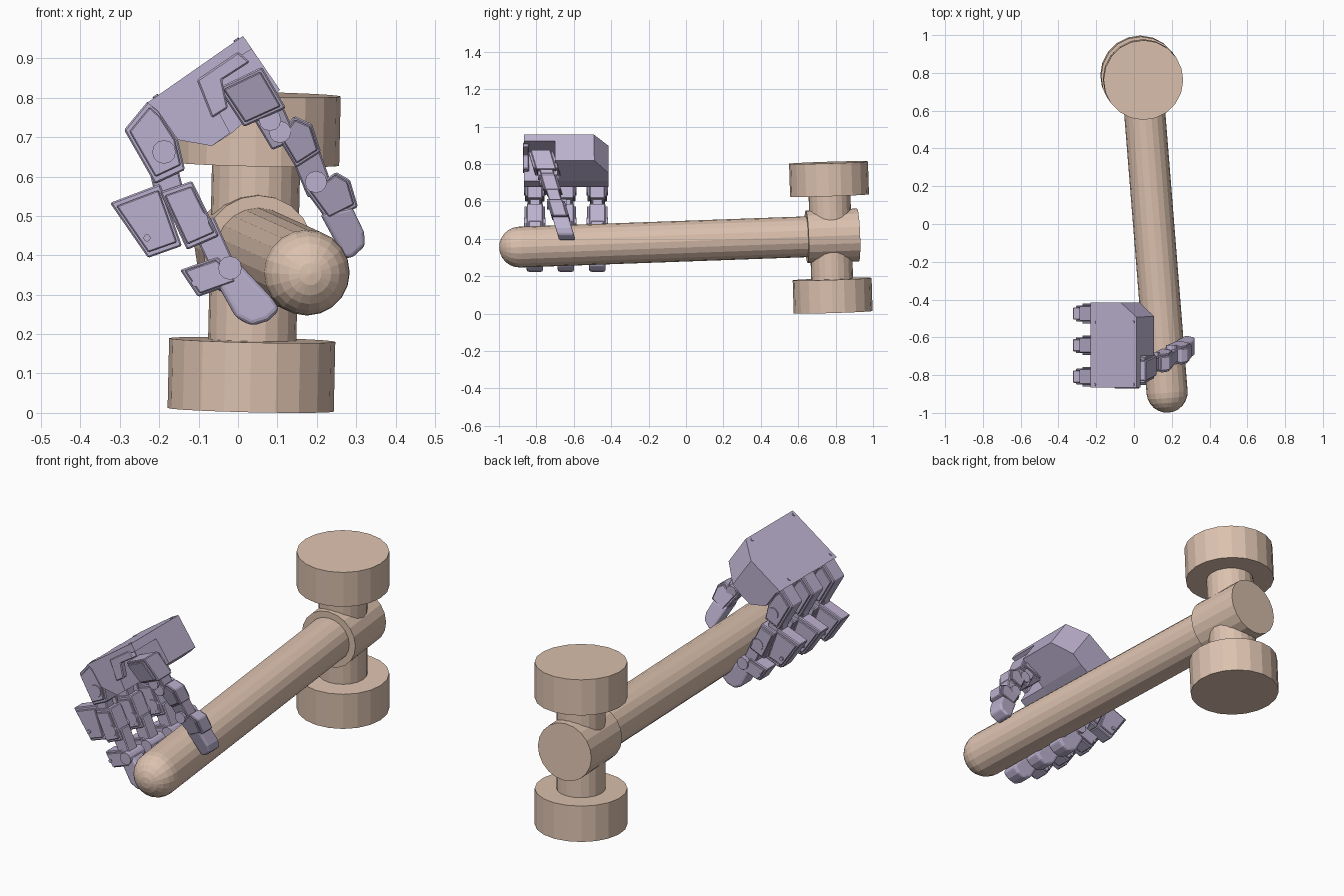
import bpy, bmesh
from mathutils import Vector

if "Cube" in bpy.data.objects:
    bpy.data.objects.remove(bpy.data.objects["Cube"])


def material(name, col):
    m = bpy.data.materials.new(name)
    m.diffuse_color = (*col, 1)
    m.use_nodes = True
    m.node_tree.nodes["Principled BSDF"].inputs["Base Color"].default_value = m.diffuse_color
    return m


TAN = material("tan", (0.72, 0.54, 0.43))
LILAC = material("lilac", (0.50, 0.44, 0.62))


def finish(bm, name, mat):
    bmesh.ops.recalc_face_normals(bm, faces=bm.faces)
    me = bpy.data.meshes.new(name)
    bm.to_mesh(me)
    bm.free()
    me.materials.append(mat)
    ob = bpy.data.objects.new(name, me)
    bpy.context.collection.objects.link(ob)
    return ob


def rod(name, p, q, r, mat=TAN, n=20):
    p, q = Vector(p), Vector(q)
    bm = bmesh.new()
    bmesh.ops.create_cone(bm, cap_ends=True, segments=n, radius1=r, radius2=r, depth=(q - p).length)
    rot = (q - p).to_track_quat('Z', 'Y').to_matrix().to_4x4()
    bm.transform(rot)
    bmesh.ops.translate(bm, verts=bm.verts, vec=(p + q) / 2)
    return finish(bm, name, mat)


def side(pt):
    """Side-profile drawing units (394 per unit, z down) to x, z."""
    return (pt[0] - 238) / 394, (413 - pt[1]) / 394


def inset(pts, k):
    cx = sum(p[0] for p in pts) / len(pts)
    cy = sum(p[1] for p in pts) / len(pts)
    return [(cx + (p[0] - cx) * k, cy + (p[1] - cy) * k) for p in pts]


def slab_mesh(pts, y0, y1, lean=None):
    """Extrude a side profile along y; lean(z) gives an extra y offset."""
    bm = bmesh.new()
    f = bm.faces.new([bm.verts.new((side(p)[0], y0, side(p)[1])) for p in pts])
    ext = bmesh.ops.extrude_face_region(bm, geom=[f])
    for v in ext["geom"]:
        if isinstance(v, bmesh.types.BMVert):
            v.co.y = y1
    if lean:
        for v in bm.verts:
            v.co.y += lean(v.co.z)
    return bm


def slab(name, pts, y0, y1, lean=None, bevel=0.004, seg=1):
    ob = finish(slab_mesh(pts, y0, y1, lean), name, LILAC)
    if bevel:
        b = ob.modifiers.new("bevel", 'BEVEL')
        b.width, b.segments = bevel, seg
        b.limit_method = 'ANGLE'
    return ob


def link(name, pts, half, yc=0, lean=None):
    """Motor block with a raised cover plate on each side."""
    slab(name, pts, yc - half * 0.78, yc + half * 0.78, lean)
    for s in (-1, 1):
        a, b = sorted((s * half * 0.76, s * half))
        slab(name + "_cover", inset(pts, 0.84), yc + a, yc + b, lean, 0.003)


def hinge(name, c, r, half, yc):
    x, z = side(c)
    rod(name, (x, yc - half, z), (x, yc + half, z), r, LILAC, 12)


# slightly leaning post with two discs
def post(z):
    return Vector((0.032 + 0.022 * z, 0.787 - 0.031 * z, z))


rod("base_disc", post(0.008), post(0.185), 0.211)
rod("top_disc", post(0.632), post(0.808), 0.211)
rod("post", post(0.15), post(0.66), 0.112)


# lever bar, hub and round end
def bar(y):
    return Vector((0.175 - 0.08 * (y + 0.89), y, 0.356 + 0.036 * (y + 0.89)))


rod("lever", bar(-0.89), bar(0.68), 0.109)
rod("hub", bar(0.645), bar(0.92), 0.141)
bm = bmesh.new()
bmesh.ops.create_uvsphere(bm, u_segments=20, v_segments=12, radius=0.109)
bm.transform((bar(0) - bar(-0.89)).to_track_quat('Z', 'Y').to_matrix().to_4x4())
bmesh.ops.translate(bm, verts=bm.verts, vec=bar(-0.89))
finish(bm, "lever_end", TAN)

# palm: full section with one corner cut off, thinner section beside the thumb
palm = [(243, 36), (147, 103), (157, 110), (178, 140), (212, 146), (232, 133), (280, 90)]
bm = slab_mesh(palm, -0.70, -0.415)
bmesh.ops.recalc_face_normals(bm, faces=bm.faces)
bmesh.ops.bisect_plane(bm, geom=bm.verts[:] + bm.edges[:] + bm.faces[:], clear_outer=True,
                       plane_co=(0.01, -0.49, 0.957), plane_no=(0.49, 0.8, 0.343))
bmesh.ops.holes_fill(bm, edges=[e for e in bm.edges if e.is_boundary])
finish(bm, "palm", LILAC)
slab("palm_thumb_side", [(243, 36), (147, 103), (157, 110), (178, 140), (212, 146), (230, 133),
                         (202, 80), (252, 49)], -0.866, -0.70, bevel=0)
slab("thumb_mount", [(197, 80), (238, 52), (250, 62), (222, 80), (228, 108), (212, 118)],
     -0.872, -0.84)

# screw heads on the back of the palm
u, v = Vector((-0.82, 0, -0.572)), Vector((0.572, 0, -0.82))
for a in (0.02, 0.27):
    for y in (-0.85, -0.52):
        c = Vector((0.013, y, 0.957)) + u * a
        rod("palm_screw", c + v * 0.01, c - v * 0.004, 0.008, LILAC, 8)

# three curled fingers
for i, y in enumerate((-0.808, -0.642, -0.474), 1):
    n = f"finger_{i}_"
    link(n + "base", [(124, 130), (148, 101), (160, 112), (178, 140), (185, 170), (155, 184)], 0.052, y)
    slab(n + "neck", [(148, 165), (176, 160), (184, 192), (156, 200)], y - 0.028, y + 0.028)
    link(n + "motor", [(110, 203), (160, 184), (182, 246), (148, 258)], 0.042, y)
    link(n + "lower", [(160, 192), (192, 181), (219, 236), (187, 250)], 0.055, y)
    slab(n + "joint", [(190, 225), (214, 217), (234, 262), (212, 272)], y - 0.034, y + 0.034)
    link(n + "middle", [(180, 270), (218, 257), (240, 282), (198, 297)], 0.048, y)
    slab(n + "tip", [(212, 275), (238, 262), (272, 298), (280, 310), (268, 321), (252, 326), (236, 318)],
         y - 0.044, y + 0.044, None, 0.014, 3)
    for c in ((164, 152), (197, 222), (230, 268)):
        hinge(n + "hinge", c, 0.03, 0.057, y)
    for c in ((147, 238), (195, 283)):
        hinge(n + "screw", c, 0.009, 0.05, y)


# thumb, leaning towards the other fingers
def lean(z):
    return -0.645 - 0.3 * (z - 0.43)


link("thumb_base", [(218, 88), (262, 67), (286, 108), (244, 127)], 0.068, 0, lean)
slab("thumb_joint_1", [(248, 110), (280, 100), (298, 140), (272, 150)], -0.036, 0.036, lean)
link("thumb_lower", [(278, 138), (294, 116), (312, 124), (321, 152), (296, 168)], 0.048, 0, lean)
slab("thumb_joint_2", [(288, 150), (318, 146), (332, 185), (308, 198)], -0.034, 0.034, lean)
link("thumb_middle", [(303, 188), (325, 180), (336, 172), (350, 180), (358, 207), (328, 222)], 0.048, 0, lean)
slab("thumb_tip", [(320, 214), (352, 207), (364, 232), (365, 246), (352, 258), (344, 258)],
     -0.044, 0.044, lean, 0.014, 3)
for c in ((270, 120), (280, 132), (316, 182)):
    hinge("thumb_hinge", c, 0.028, 0.052, lean(side(c)[1]))
